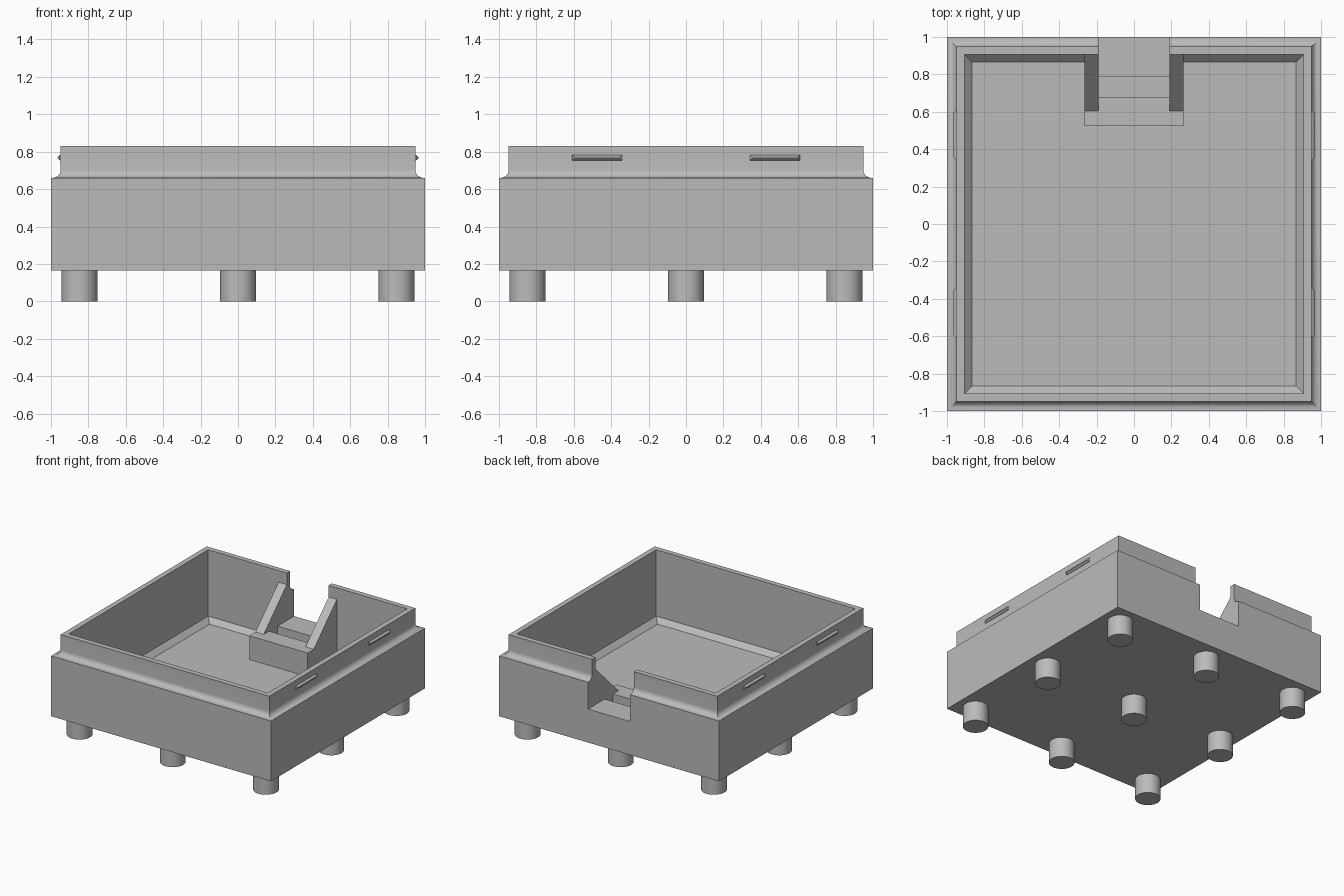
import bpy, bmesh, math

if "Cube" in bpy.data.objects:
    bpy.data.objects.remove(bpy.data.objects["Cube"], do_unlink=True)

grey = bpy.data.materials.new("plain grey")
grey.use_nodes = True
COLOUR = (0.5, 0.5, 0.5, 1)
grey.diffuse_color = COLOUR
grey.node_tree.nodes["Principled BSDF"].inputs["Base Color"].default_value = COLOUR

FLOOR, BASE, STEP, RIM, TOP = 0.245, 0.165, 0.66, 0.948, 0.83
INNER, LEDGE = 0.905, 0.44


def finish(bm, name, smooth=False):
    bmesh.ops.recalc_face_normals(bm, faces=bm.faces)
    mesh = bpy.data.meshes.new(name)
    bm.to_mesh(mesh)
    bm.free()
    mesh.materials.append(grey)
    ob = bpy.data.objects.new(name, mesh)
    bpy.context.collection.objects.link(ob)
    if smooth:
        bpy.ops.object.select_all(action='DESELECT')
        ob.select_set(True)
        bpy.context.view_layer.objects.active = ob
        bpy.ops.object.shade_smooth_by_angle(angle=math.radians(35))
    return ob


def extrude_x(name, profile, x0, x1):
    """Solid from a (y, z) outline swept from x0 to x1."""
    bm = bmesh.new()
    face = bm.faces.new([bm.verts.new((x0, y, z)) for y, z in profile])
    ext = bmesh.ops.extrude_face_region(bm, geom=[face])
    verts = [v for v in ext["geom"] if isinstance(v, bmesh.types.BMVert)]
    bmesh.ops.translate(bm, verts=verts, vec=(x1 - x0, 0, 0))
    return finish(bm, name)


# Open box: square rings following the wall section, with a concave outer fillet
r = 0.045
fillet = [(RIM + r - r * math.sin(a), STEP + r - r * math.cos(a))
          for a in (math.pi / 2 * i / 8 for i in range(9))]
section = [(1, BASE), (1, STEP)] + fillet + [
    (RIM, TOP), (INNER, TOP), (INNER, FLOOR + 0.04), (INNER - 0.04, FLOOR)]
bm = bmesh.new()
rings = [[bm.verts.new((sx * w, sy * w, z))
          for sx, sy in ((-1, -1), (1, -1), (1, 1), (-1, 1))] for w, z in section]
for a, b in zip(rings, rings[1:]):
    for i in range(4):
        j = (i + 1) % 4
        bm.faces.new((a[i], a[j], b[j], b[i]))
bm.faces.new(rings[0])
bm.faces.new(rings[-1])
box = finish(bm, "open_box")

# Port notch through the back wall
cutter = extrude_x("notch_cutter", [(0.8, LEDGE), (1.2, LEDGE), (1.2, 1), (0.8, 1)], -0.19, 0.19)
cutter.hide_render = True
mod = box.modifiers.new("notch", 'BOOLEAN')
mod.operation, mod.object, mod.solver = 'DIFFERENCE', cutter, 'EXACT'
bpy.context.view_layer.objects.active = box
bpy.ops.object.select_all(action='DESELECT')
box.select_set(True)
bpy.ops.object.modifier_apply(modifier=mod.name)
bpy.data.objects.remove(cutter, do_unlink=True)
bpy.ops.object.shade_smooth_by_angle(angle=math.radians(35))

# Port holder: front stop, rear ledge and sloped cheeks
def block(y0, y1):
    return [(y0, FLOOR), (y1, FLOOR), (y1, LEDGE), (y0, LEDGE)]

extrude_x("holder_stop", block(0.525, 0.675), -0.19, 0.19)
extrude_x("holder_ledge", block(0.785, INNER), -0.19, 0.19)
cheek = [(0.525, FLOOR), (INNER, FLOOR), (INNER, 0.735), (0.605, LEDGE), (0.525, LEDGE)]
for side, s in (("left", 1), ("right", -1)):
    extrude_x("holder_cheek_" + side, cheek, 0.19 * s, 0.265 * s)

# Snap ridges on both sides: tapered at the ends
for side, s in (("left", 1), ("right", -1)):
    for place, cy in (("front", -0.475), ("back", 0.475)):
        bm = bmesh.new()
        loops = []
        for x, hy, hz in ((RIM - 0.005, 0.135, 0.018), (RIM + 0.006, 0.132, 0.013),
                          (RIM + 0.016, 0.12, 0.004)):
            loops.append([bm.verts.new((s * x, cy + a * hy, 0.768 + b * hz))
                          for a, b in ((-1, -1), (1, -1), (1, 1), (-1, 1))])
        for a, b in zip(loops, loops[1:]):
            for i in range(4):
                j = (i + 1) % 4
                bm.faces.new((a[i], a[j], b[j], b[i]))
        bm.faces.new(loops[0])
        bm.faces.new(loops[-1])
        finish(bm, f"snap_ridge_{side}_{place}")

# Three by three grid of round feet
for i in (-1, 0, 1):
    for j in (-1, 0, 1):
        bm = bmesh.new()
        bmesh.ops.create_cone(bm, cap_ends=True, segments=48, radius1=0.096,
                              radius2=0.096, depth=BASE)
        bmesh.ops.translate(bm, verts=bm.verts, vec=(i * 0.847, j * 0.847, BASE / 2))
        finish(bm, f"foot_{i + 2}_{j + 2}", smooth=True)
